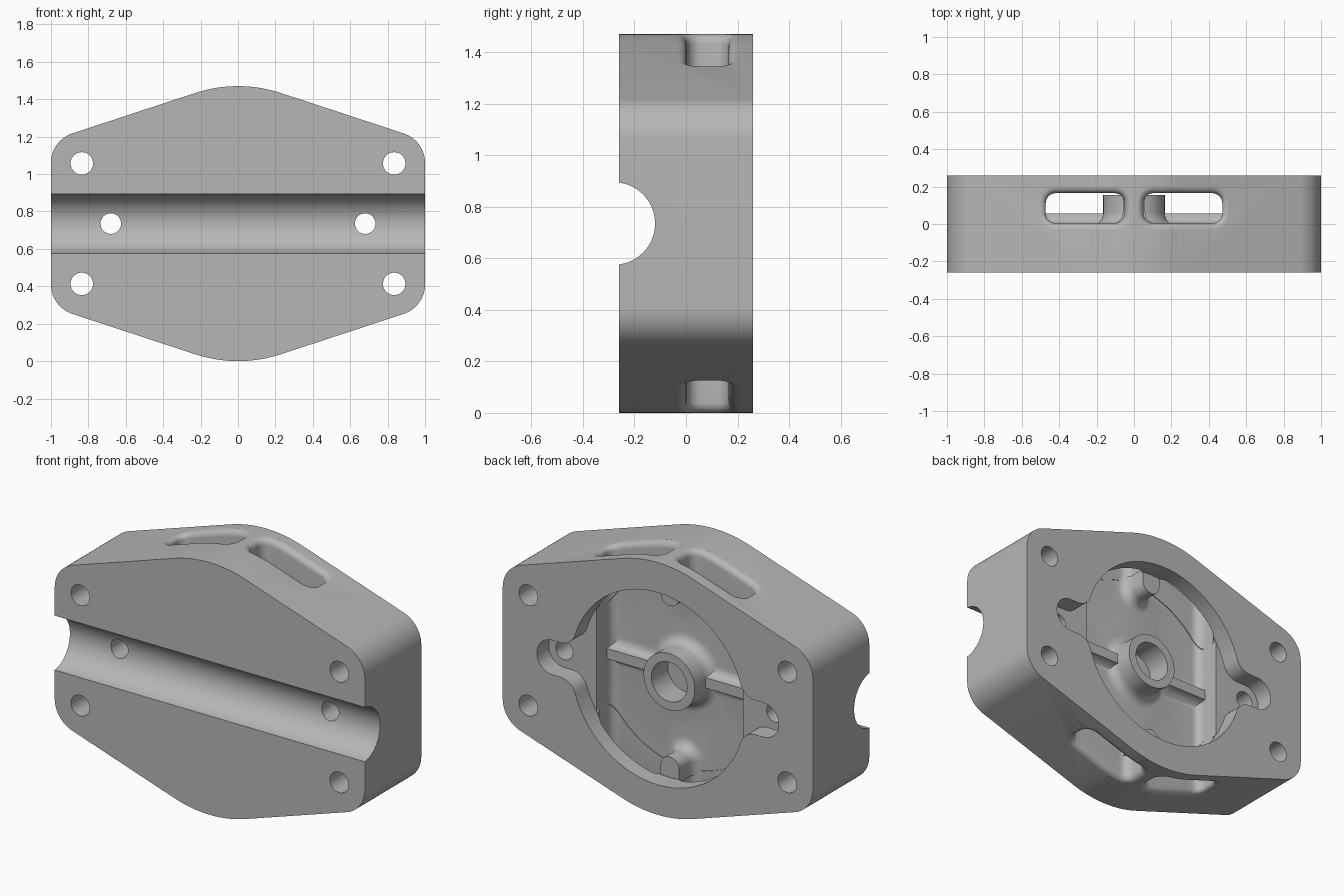
import bpy, bmesh
from math import sin, cos, pi, radians, sqrt, acos, atan2

if "Cube" in bpy.data.objects:
    bpy.data.objects.remove(bpy.data.objects["Cube"], do_unlink=True)

MID = 0.735            # height of the centre, also the radius of the crown
HALF = 0.26            # half thickness
SLOPE = radians(18.2)  # tilt of the sloping edges
RIM = 0.56             # radius of the round recess

metal = bpy.data.materials.new("grey metal")
metal.use_nodes = True
GREY = (0.47, 0.47, 0.47, 1)
metal.diffuse_color = GREY
metal.node_tree.nodes["Principled BSDF"].inputs["Base Color"].default_value = GREY


def arc(cx, cz, r, a0, a1, n):
    return [(cx + r * cos(a0 + (a1 - a0) * i / n), cz + r * sin(a0 + (a1 - a0) * i / n))
            for i in range(n + 1)]


def four_way(quarter):
    """Mirror a quarter outline running from +x round to +z."""
    out = []
    for sx, sz, step in ((1, 1, 1), (-1, 1, -1), (-1, -1, 1), (1, -1, -1)):
        for x, z in quarter[::step]:
            p = (sx * x, sz * z)
            if not out or abs(p[0] - out[-1][0]) + abs(p[1] - out[-1][1]) > 1e-5:
                out.append(p)
    if abs(out[0][0] - out[-1][0]) + abs(out[0][1] - out[-1][1]) < 1e-5:
        out.pop()
    return out


def loft(name, rings):
    """Solid through closed rings of equal length."""
    bm = bmesh.new()
    loops = [[bm.verts.new(p) for p in ring] for ring in rings]
    for a, b in zip(loops, loops[1:]):
        for i in range(len(a)):
            j = (i + 1) % len(a)
            bm.faces.new((a[i], a[j], b[j], b[i]))
    bm.faces.new(loops[0][::-1])
    bm.faces.new(loops[-1])
    bmesh.ops.recalc_face_normals(bm, faces=bm.faces)
    mesh = bpy.data.meshes.new(name)
    bm.to_mesh(mesh)
    bm.free()
    mesh.materials.append(metal)
    obj = bpy.data.objects.new(name, mesh)
    bpy.context.collection.objects.link(obj)
    return obj


def at_depth(outline, y):
    return [(x, y, MID + z) for x, z in outline]


def prism(name, outline, y0, y1):
    return loft(name, [at_depth(outline, y0), at_depth(outline, y1)])


def circle(x, z, r, n=40):
    return arc(x, z, r, 0, 2 * pi, n)[:-1]


def combine(target, tool, operation):
    mod = target.modifiers.new(operation, 'BOOLEAN')
    mod.operation = operation
    mod.solver = 'EXACT'
    mod.object = tool
    bpy.context.view_layer.objects.active = target
    bpy.ops.object.modifier_apply(modifier=mod.name)
    bpy.data.objects.remove(tool, do_unlink=True)


# Body: tapered plate with rounded corners and crown
CORNER = 0.165
corner_x = 1 - CORNER
corner_z = (MID - sin(SLOPE)) / cos(SLOPE) - CORNER * (1 - sin(SLOPE)) / cos(SLOPE)
body = prism("housing", four_way(arc(corner_x, corner_z, CORNER, 0, pi / 2 - SLOPE, 12)
                                 + arc(0, 0, MID, pi / 2 - SLOPE, pi / 2, 10)), -HALF, HALF)

# Round recess with a lobe on each side
LOBE = 0.1
fx = sqrt((RIM + LOBE) ** 2 - (2 * LOBE) ** 2)
turn = atan2(2 * LOBE, fx)
recess = four_way(arc(0.68, 0, LOBE, 0, pi / 2, 12)
                  + arc(fx, 2 * LOBE, LOBE, 1.5 * pi, pi + turn, 12)
                  + arc(0, 0, RIM, turn, pi / 2, 30))
combine(body, prism("recess_cutter", recess, 0.15, 0.35), 'DIFFERENCE')


# Deep pocket with flat sides, filleted into its floor
def pocket(c):
    return four_way(arc(0, 0, RIM - 0.002, acos(c / RIM), pi / 2, 30))


FIL = 0.05
rings = [at_depth(pocket(0.474 - FIL + FIL * sin(t)), FIL - FIL * cos(t))
         for t in [pi / 2 * i / 6 for i in range(7)]]
combine(body, loft("pocket_cutter", rings + [at_depth(pocket(0.474), 0.2)]), 'DIFFERENCE')

# Half-round groove across the front
groove = [[(x, y, MID + z) for y, z in circle(-0.28, 0, 0.16, 72)] for x in (-1.1, 1.1)]
combine(body, loft("groove_cutter", groove), 'DIFFERENCE')

# Bolt holes
for sx in (-1, 1):
    combine(body, prism("bolt_cutter", circle(sx * 0.68, 0, 0.055), -0.4, 0.4), 'DIFFERENCE')
    for sz in (-1, 1):
        combine(body, prism("bolt_cutter", circle(sx * corner_x, sz * 0.322, 0.06),
                            -0.4, 0.4), 'DIFFERENCE')


# Ports through the sloping edges, with rounded mouths
def edge_height(x):
    if x < MID * sin(SLOPE):
        return sqrt(MID ** 2 - x ** 2)
    return (MID - x * sin(SLOPE)) / cos(SLOPE)


def port_outline(o):
    x0, x1, y0, y1, r = 0.105, 0.417, 0.059, 0.11, 0.055 + o
    pts = arc(x1, y1, r, 0, pi / 2, 8)
    pts += [(x1 + (x0 - x1) * i / 10, y1 + r) for i in range(1, 10)]
    pts += arc(x0, y1, r, pi / 2, pi, 8) + arc(x0, y0, r, pi, 1.5 * pi, 8)
    pts += [(x0 + (x1 - x0) * i / 10, y0 - r) for i in range(1, 10)]
    return pts + arc(x1, y0, r, 1.5 * pi, 2 * pi, 8)


MOUTH = 0.036
for sx in (-1, 1):
    for sz in (-1, 1):
        rings = [[(sx * x, y, MID + sz * 0.27) for x, y in port_outline(0)]]
        for i in range(7):
            t = pi / 2 * i / 6
            rings.append([(sx * x, y, MID + sz * (edge_height(x) - MOUTH * (1 - sin(t))))
                          for x, y in port_outline(MOUTH * (1 - cos(t)))])
        rings.append([(sx * x, y, MID + sz * 0.85) for x, y in port_outline(MOUTH)])
        combine(body, loft("port_cutter", rings), 'DIFFERENCE')

# Ribs from the hub to the side walls, with concave flanks
FLANK = 0.055
flank = [(FLANK - FLANK * sin(t), 0.03 + FLANK - FLANK * cos(t))
         for t in [pi / 2 * i / 6 for i in range(7)]]
section = [(-0.03, flank[-1][1])] + [(y, z) for y, z in flank[::-1]]
section += [(y, -z) for y, z in flank] + [(-0.03, -flank[-1][1])]
for sx in (-1, 1):
    rib = loft("rib", [[(sx * x, y, MID + z) for y, z in section] for x in (0.14, 0.49)])
    combine(body, rib, 'UNION')

# Hub with a filleted foot
FOOT = 0.06
foot = [(0.165 + FOOT * (1 - sin(t)), FOOT * (1 - cos(t)))
        for t in [pi / 2 * i / 6 for i in range(7)]]
hub_profile = [(0.225, -0.03)] + foot + [(0.165, 0.155)]
hub = loft("hub", [at_depth(circle(0, 0, r, 64), y) for r, y in hub_profile])
combine(body, hub, 'UNION')
combine(body, prism("bore_cutter", circle(0, 0, 0.115, 64), 0.003, 0.3), 'DIFFERENCE')

# Small posts against the top and bottom of the recess
for sz in (-1, 1):
    rings = []
    for r, y in [(0.12, -0.03)] + [(a - 0.105, b) for a, b in foot] + [(0.06, 0.149)]:
        outline = [(r, 0.575)] + arc(0, 0.5, r, 0, -pi, 20) + [(-r, 0.575)]
        rings.append([(x, y, MID + sz * z) for x, z in outline])
    combine(body, loft("post", rings), 'UNION')

# Smooth curved walls, sharp edges
bpy.ops.object.select_all(action='DESELECT')
body.select_set(True)
bpy.context.view_layer.objects.active = body
bpy.ops.object.shade_smooth_by_angle(angle=radians(30))
